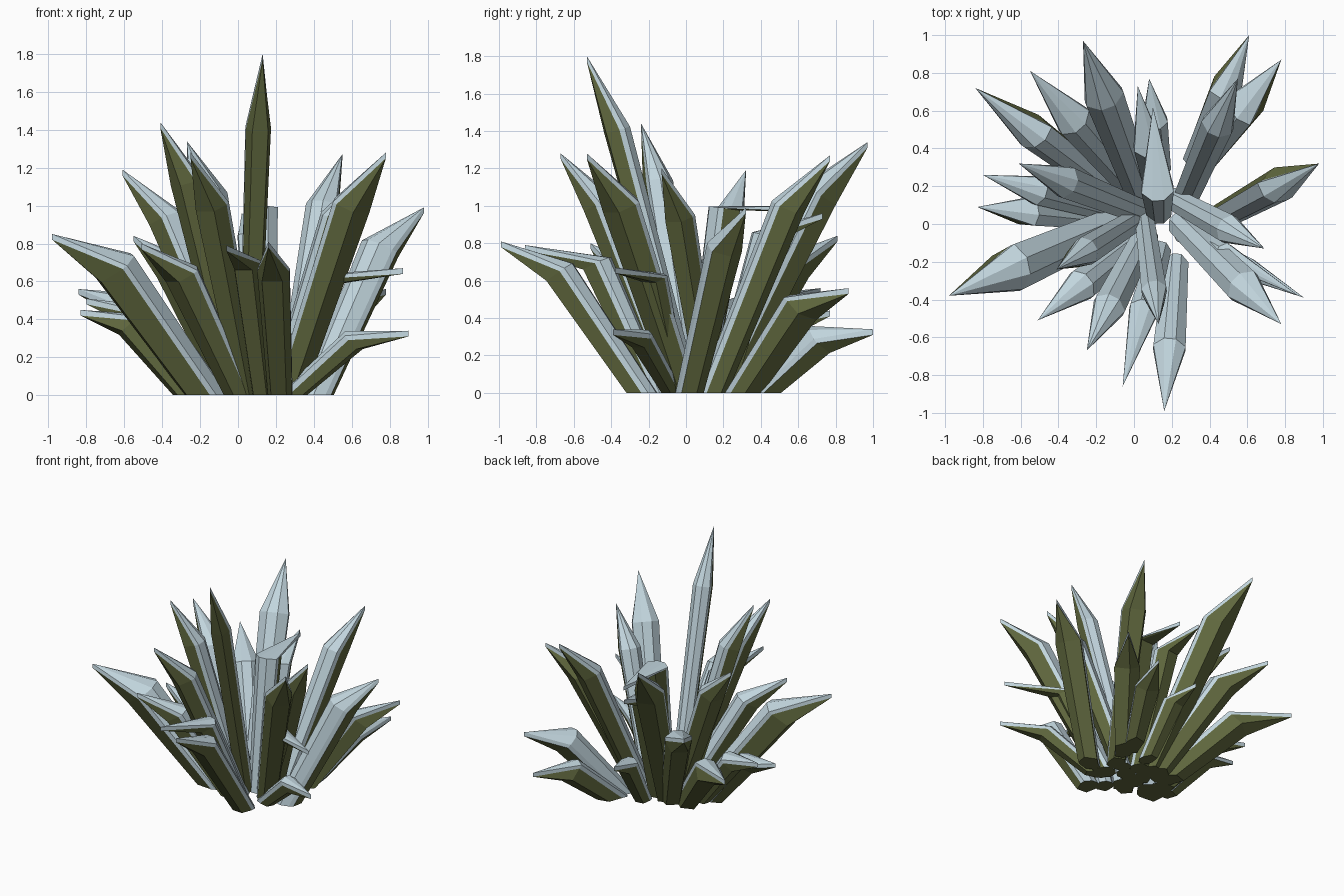
import bpy, bmesh, math
from mathutils import Vector

if "Cube" in bpy.data.objects:
    bpy.data.objects.remove(bpy.data.objects["Cube"])

def material(name, rgb):
    m = bpy.data.materials.new(name)
    m.diffuse_color = (*rgb, 1)
    m.use_nodes = True
    m.node_tree.nodes["Principled BSDF"].inputs["Base Color"].default_value = m.diffuse_color
    return m

OLIVE = material("olive_green", (0.115, 0.135, 0.047))
BLUE = material("pale_blue", (0.54, 0.67, 0.73))

# cross-section (sideways, upwards, lift): pale cap on top of an undercut belly
CAP = 0.03
SECTION = [(0.95, 0.2, 0), (0.95, 0.2, CAP), (0.35, 0.7, CAP), (-0.35, 0.7, CAP),
           (-0.95, 0.2, CAP), (-0.95, 0.2, 0), (-0.6, -0.8, 0), (0.6, -0.8, 0)]
N = len(SECTION)

def crystal(name, tip, base, radius, roll=0, h=None):
    """Six-sided shard: foot cut flat on the ground, shoulder ring, point bent outward."""
    tip, base = Vector(tip), Vector((*base, 0))
    d = tip - base
    h = h or 0.48 + 0.13 * tip.z
    shoulder = base + Vector((d.x * h, d.y * h, d.z * max(0.78, 1.13 - 0.58 * h)))
    axis = (shoulder - base).normalized()
    side = axis.cross(Vector((0, 0, 1))).normalized()
    up = side.cross(axis)
    c, s = math.cos(math.radians(roll)), math.sin(math.radians(roll))
    turned_side, turned_up = side * c - up * s, up * c + side * s
    bm = bmesh.new()
    foot, ring = [], []
    for u, v, lift in SECTION:
        off = (turned_side * u + turned_up * v) * radius
        ring.append(bm.verts.new(shoulder + off + up * lift))
        low = base + off * 0.75 + up * lift
        foot.append(bm.verts.new(low - axis * (low.z / axis.z)))
    # the cap keeps its thickness right to the point
    high = bm.verts.new(tip)
    under = bm.verts.new(tip - Vector((0, 0, CAP)))
    bm.faces.new(foot)
    for i in range(N):
        j = (i + 1) % N
        ends = [under if SECTION[k][2] == 0 else high for k in (j, i)]
        point = ends if ends[0] != ends[1] else ends[:1]
        for f in (bm.faces.new((foot[i], foot[j], ring[j], ring[i])),
                  bm.faces.new((ring[i], ring[j], *point))):
            f.material_index = 1 if i < 5 else 0   # cap blue, belly olive
    bmesh.ops.recalc_face_normals(bm, faces=bm.faces)
    me = bpy.data.meshes.new(name)
    bm.to_mesh(me)
    bm.free()
    me.materials.append(OLIVE)
    me.materials.append(BLUE)
    bpy.context.collection.objects.link(bpy.data.objects.new(name, me))

# tip position, foot position, radius, optional roll in degrees and bend
back = [
    ((0.61, 1.00, 0.34), (0.35, 0.42), 0.09, 25),
    ((0.78, 0.87, 0.56), (0.36, 0.32), 0.10, -25),
    ((-0.27, 0.97, 1.34), (0.02, 0.20), 0.11),
    ((-0.55, 0.81, 0.84), (-0.03, 0.22), 0.10),
    ((-0.84, 0.72, 0.56), (-0.15, 0.20), 0.10, -25),
    ((0.55, 0.77, 1.27), (0.28, 0.15), 0.09),
    ((0.02, 0.73, 0.96), (0.11, 0.20), 0.08, 0, 0.45),
    ((0.08, 0.77, 0.44), (0.14, 0.33), 0.07),
    ((0.10, 0.62, 1.00), (0.13, 0.08), 0.09, 0, 0.25),
]
sides = [
    ((-0.80, 0.26, 0.51), (-0.20, 0.09), 0.08),
    ((-0.83, 0.09, 0.45), (-0.27, 0.03), 0.08, 20),
    ((-0.61, 0.32, 1.19), (0.00, 0.08), 0.09),
    ((-0.98, -0.38, 0.85), (-0.18, -0.03), 0.13, -15),
    ((-0.41, -0.24, 1.44), (-0.01, 0.01), 0.08),
    ((0.98, 0.32, 0.99), (0.43, 0.02), 0.10, 35),
    ((0.69, -0.13, 1.20), (0.23, 0.12), 0.08),
    ((0.87, -0.38, 0.67), (0.27, -0.04), 0.06, 0, 0.38),
    ((0.90, -0.39, 0.34), (0.30, -0.08), 0.06),
]
front = [
    ((0.78, -0.53, 1.28), (0.27, -0.02), 0.10),
    ((0.16, -0.99, 0.81), (0.22, -0.25), 0.09),
    ((-0.06, -0.86, 0.79), (0.13, -0.17), 0.08, 0, 0.45),
    ((-0.25, -0.67, 1.28), (0.05, -0.08), 0.09),
    ((0.13, -0.53, 1.80), (0.06, 0.00), 0.07),
    ((-0.51, -0.51, 0.80), (0.00, -0.10), 0.09),
]
for group, shards in (("back", back), ("side", sides), ("front", front)):
    for n, shard in enumerate(shards):
        crystal(f"{group}_crystal_{n + 1}", *shard)
